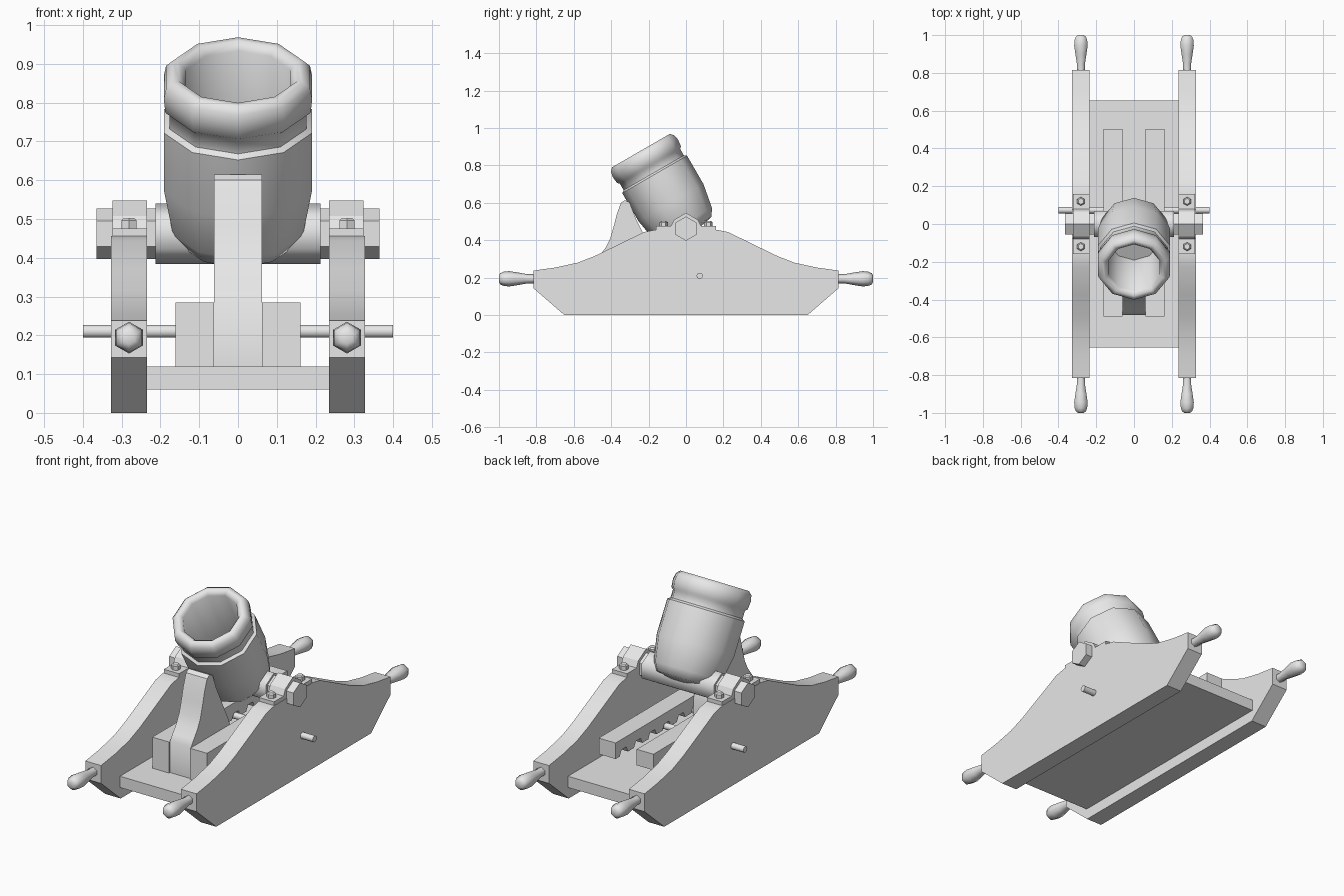
import bpy
import bmesh
from math import sin, cos, pi, radians
from mathutils import Matrix, Vector

cube = bpy.data.objects.get("Cube")
if cube:
    bpy.data.objects.remove(cube, do_unlink=True)

# One plain grey for everything
grey = bpy.data.materials.new("plain grey")
grey.use_nodes = True
grey.diffuse_color = (0.8, 0.8, 0.8, 1)
grey.node_tree.nodes["Principled BSDF"].inputs["Base Color"].default_value = (0.8, 0.8, 0.8, 1)


def finish(name, bm, smooth=35):
    bmesh.ops.recalc_face_normals(bm, faces=bm.faces)
    mesh = bpy.data.meshes.new(name)
    bm.to_mesh(mesh)
    bm.free()
    mesh.materials.append(grey)
    ob = bpy.data.objects.new(name, mesh)
    bpy.context.collection.objects.link(ob)
    bpy.ops.object.select_all(action='DESELECT')
    ob.select_set(True)
    bpy.context.view_layer.objects.active = ob
    if smooth:
        bpy.ops.object.shade_smooth_by_angle(angle=radians(smooth))
    return ob


def prism(name, outline, x0, x1, smooth=25):
    """Extrude a (y, z) outline from x0 to x1."""
    bm = bmesh.new()
    face = bm.faces.new([bm.verts.new((x0, y, z)) for y, z in outline])
    out = bmesh.ops.extrude_face_region(bm, geom=[face])
    moved = [v for v in out["geom"] if isinstance(v, bmesh.types.BMVert)]
    bmesh.ops.translate(bm, verts=moved, vec=(x1 - x0, 0, 0))
    return finish(name, bm, smooth)


def lathe(name, profile, sides, place, phase=pi / 2, smooth=35):
    """Spin (height, radius) pairs round local z, then place the result."""
    bm = bmesh.new()
    rings = []
    for t, r in profile:
        angles = [phase + 2 * pi * i / sides for i in range(sides)]
        rings.append([bm.verts.new(place @ Vector((r * cos(a), r * sin(a), t))) for a in angles])
    for low, high in zip(rings, rings[1:]):
        for i in range(sides):
            j = (i + 1) % sides
            bm.faces.new((low[i], low[j], high[j], high[i]))
    bm.faces.new(rings[0])
    bm.faces.new(rings[-1])
    return finish(name, bm, smooth)


def box(y0, y1, z0, z1):
    return [(y0, z0), (y1, z0), (y1, z1), (y0, z1)]


AXLE_Z = 0.462
along_x = Matrix.Translation((0, 0, AXLE_Z)) @ Matrix.Rotation(pi / 2, 4, 'Y')

# Barrel: outside from breech to muzzle ring, then down the bore
barrel_profile = [
    (-0.03, 0.07), (-0.014, 0.15), (0.028, 0.176), (0.16, 0.2), (0.335, 0.2),
    (0.345, 0.186), (0.385, 0.186), (0.395, 0.197), (0.435, 0.201), (0.465, 0.195),
    (0.482, 0.178), (0.482, 0.16), (0.462, 0.142), (0.14, 0.14)]
tilt = Matrix.Translation((0, 0, AXLE_Z)) @ Matrix.Rotation(radians(30), 4, 'X')
lathe("barrel", barrel_profile, 10, tilt, smooth=50)

# Trunnions: thick inner sleeve and thinner hexagonal axle
lathe("trunnion_sleeve", [(-0.213, 0.078), (0.213, 0.078)], 6, along_x, 0, smooth=65)
lathe("trunnion_axle", [(-0.365, 0.065), (0.365, 0.065)], 6, along_x, 0, smooth=0)

# Cross rod under the racks
rod_place = Matrix.Translation((0, 0.073, 0.21)) @ Matrix.Rotation(pi / 2, 4, 'Y')
lathe("cross_rod", [(-0.4, 0.017), (0.4, 0.017)], 10, rod_place, smooth=50)

# Bed plank
prism("bed_plank", box(-0.655, 0.655, 0.06, 0.12), -0.235, 0.235, 0)

# Cheek outline: half of it, mirrored front to back
half = [(0.65, 0), (0.815, 0.143), (0.815, 0.238), (0.7, 0.254), (0.58, 0.28),
        (0.49, 0.315), (0.37, 0.373), (0.225, 0.444), (0.165, 0.456)]
cheek = half + [(-y, z) for y, z in reversed(half)]

# Cap strap bent over the axle
half = [(0.16, 0.45), (0.16, 0.476), (0.08, 0.476), (0.065, 0.508), (0, 0.547)]
strap = half + [(-y, z) for y, z in reversed(half[:-1])]

# Rack underside has evenly spaced notches; a foot stands at the front
rack = [(-0.49, 0.285), (-0.49, 0.12), (-0.28, 0.12), (-0.28, 0.2)]
for k in range(-2, 4):
    c = 0.073 + 0.12 * k
    rack += [(c - 0.035, 0.2), (c - 0.02, 0.23), (c + 0.02, 0.23), (c + 0.035, 0.2)]
rack += [(0.503, 0.2), (0.503, 0.285)]

handle = [(0.8, 0.024), (0.85, 0.025), (0.9, 0.034), (0.945, 0.041),
          (0.975, 0.038), (0.993, 0.03), (1.0, 0.017)]

for side, s in (("left", 1), ("right", -1)):
    prism(side + "_cheek", cheek, s * 0.235, s * 0.327)
    prism(side + "_cap_strap", strap, s * 0.235, s * 0.324, 0)
    prism(side + "_rack", rack, s * 0.062, s * 0.161, 0)
    for end, e in (("front", -1), ("back", 1)):
        spot = Matrix.Translation((s * 0.281, e * 0.12, 0.47))
        lathe(f"{side}_{end}_bolt", [(0, 0.023), (0.026, 0.023), (0.032, 0.016)], 6, spot, smooth=0)
        grip = Matrix.Translation((s * 0.281, 0, 0.194)) @ Matrix.Rotation(-e * pi / 2, 4, 'X')
        lathe(f"{side}_{end}_handle", handle, 6, grip, smooth=65)

# Curved rest that props up the barrel
rest = [(-0.482, 0.12), (-0.482, 0.288), (-0.46, 0.32), (-0.43, 0.36), (-0.405, 0.41),
        (-0.385, 0.48), (-0.37, 0.54), (-0.348, 0.6), (-0.327, 0.614), (-0.302, 0.603),
        (-0.27, 0.52), (-0.23, 0.44), (-0.17, 0.32), (-0.15, 0.27), (-0.15, 0.12)]
prism("barrel_rest", rest, -0.062, 0.062, 35)
